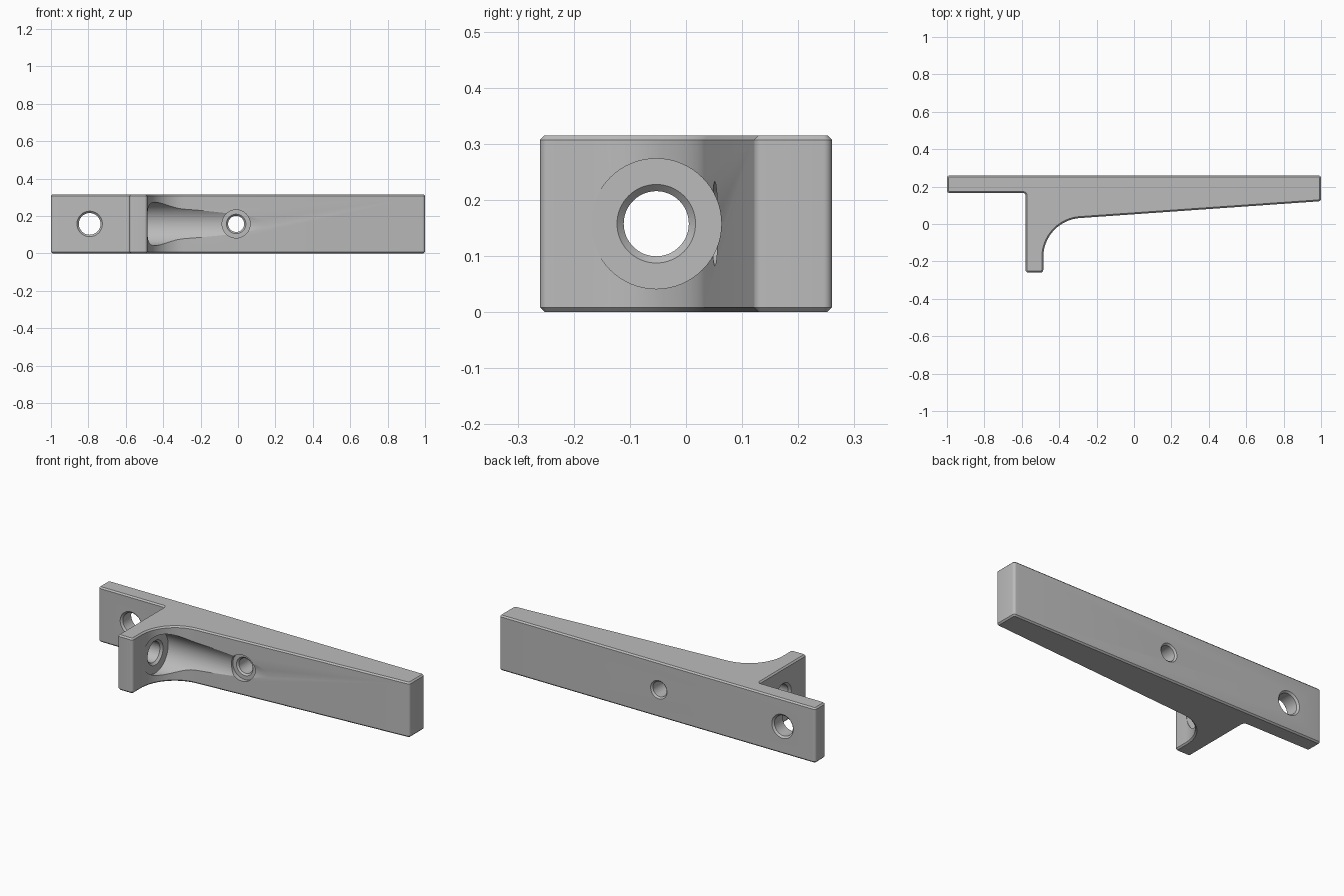
import bpy
import bmesh
import math
from mathutils import Vector, Matrix

cube = bpy.data.objects.get("Cube")
if cube:
    bpy.data.objects.remove(cube, do_unlink=True)

HEIGHT = 0.315
MID = HEIGHT / 2

grey = bpy.data.materials.new("plain_grey")
grey.use_nodes = True
colour = (0.5, 0.5, 0.5, 1)
grey.diffuse_color = colour
grey.node_tree.nodes["Principled BSDF"].inputs["Base Color"].default_value = colour


def make_object(name, bm):
    bmesh.ops.recalc_face_normals(bm, faces=bm.faces)
    mesh = bpy.data.meshes.new(name)
    bm.to_mesh(mesh)
    bm.free()
    mesh.materials.append(grey)
    obj = bpy.data.objects.new(name, mesh)
    bpy.context.collection.objects.link(obj)
    return obj


def round_corner(prev, corner, nxt, radius, steps):
    """Points of an arc tangent to both sides of a corner."""
    a = (prev - corner).normalized()
    b = (nxt - corner).normalized()
    half = a.angle(b) / 2
    reach = radius / math.tan(half)
    centre = corner + (a + b).normalized() * radius / math.sin(half)
    start = corner + a * reach - centre
    end = corner + b * reach - centre
    sweep = start.angle(end)
    return [centre + (start * math.sin((1 - t) * sweep) + end * math.sin(t * sweep))
            / math.sin(sweep) for t in (i / steps for i in range(steps + 1))]


def lathe_cutter(name, profile, origin, axis):
    """Solid of revolution; profile holds (distance along axis, radius)."""
    bm = bmesh.new()
    n = 64
    rings = [[bm.verts.new((r * math.cos(math.tau * i / n),
                            r * math.sin(math.tau * i / n), d))
              for i in range(n)] for d, r in profile]
    for lo, hi in zip(rings, rings[1:]):
        for i in range(n):
            j = (i + 1) % n
            bm.faces.new((lo[i], lo[j], hi[j], hi[i]))
    bm.faces.new(rings[0])
    bm.faces.new(rings[-1])
    turn = Vector((0, 0, 1)).rotation_difference(Vector(axis)).to_matrix().to_4x4()
    bm.transform(Matrix.Translation(origin) @ turn)
    obj = make_object(name, bm)
    obj.hide_render = True
    return obj


# Bracket body: rounded plan outline, extruded upwards (x, y, corner radius)
outline = [(-1, 0.26, 0.015), (-1, 0.165, 0.015), (-0.58, 0.165, 0.012),
           (-0.58, -0.26, 0.015), (-0.485, -0.26, 0.015), (-0.485, 0.018, 0.21),
           (1, 0.122, 0.015), (1, 0.26, 0.015)]
points = []
for i, (x, y, radius) in enumerate(outline):
    before = Vector(outline[i - 1][:2])
    after = Vector(outline[(i + 1) % len(outline)][:2])
    points += round_corner(before, Vector((x, y)), after, radius,
                           24 if radius > 0.1 else 6)
bm = bmesh.new()
base = bm.faces.new([bm.verts.new((p.x, p.y, 0)) for p in points])
top = bmesh.ops.extrude_face_region(bm, geom=[base])["geom"]
bmesh.ops.translate(bm, vec=(0, 0, HEIGHT),
                    verts=[v for v in top if isinstance(v, bmesh.types.BMVert)])
body = make_object("bracket_body", bm)

# Chamfer round the top and bottom rims
bevel = body.modifiers.new("rim_chamfer", "BEVEL")
bevel.width = 0.008
bevel.segments = 1
bevel.limit_method = "ANGLE"
bevel.angle_limit = math.radians(40)
bevel.use_clamp_overlap = False

cutters = [
    # Chamfered hole through the end tab
    lathe_cutter("tab_hole", [(0.145, 0.088), (0.175, 0.058), (0.25, 0.058), (0.28, 0.088)],
                 (-0.793, 0, MID), (0, 1, 0)),
    # Chamfered hole through the flange, opening into the long trough
    lathe_cutter("flange_hole_and_trough",
                 [(-0.6, 0.09), (-0.568, 0.058), (-0.498, 0.058),
                  (-0.486, 0.07), (-0.486, 0.116), (0.4, 0.116)],
                 (0, -0.053, MID), (1, 0, 0)),
    # Counterbored hole through the bar
    lathe_cutter("bar_hole",
                 [(-0.02, 0.075), (0.075, 0.075), (0.075, 0.052), (0.084, 0.043),
                  (0.251, 0.043), (0.28, 0.072)],
                 (-0.01, 0, MID), (0, 1, 0)),
]
for cutter in cutters:
    cut = body.modifiers.new(cutter.name, "BOOLEAN")
    cut.operation = "DIFFERENCE"
    cut.solver = "EXACT"
    cut.object = cutter

# Fix the cuts in place, then drop the cutters
bpy.ops.object.select_all(action="DESELECT")
body.select_set(True)
bpy.context.view_layer.objects.active = body
for name in [m.name for m in body.modifiers]:
    bpy.ops.object.modifier_apply(modifier=name)
for cutter in cutters:
    bpy.data.objects.remove(cutter, do_unlink=True)
bpy.ops.object.shade_smooth_by_angle(angle=math.radians(25))
